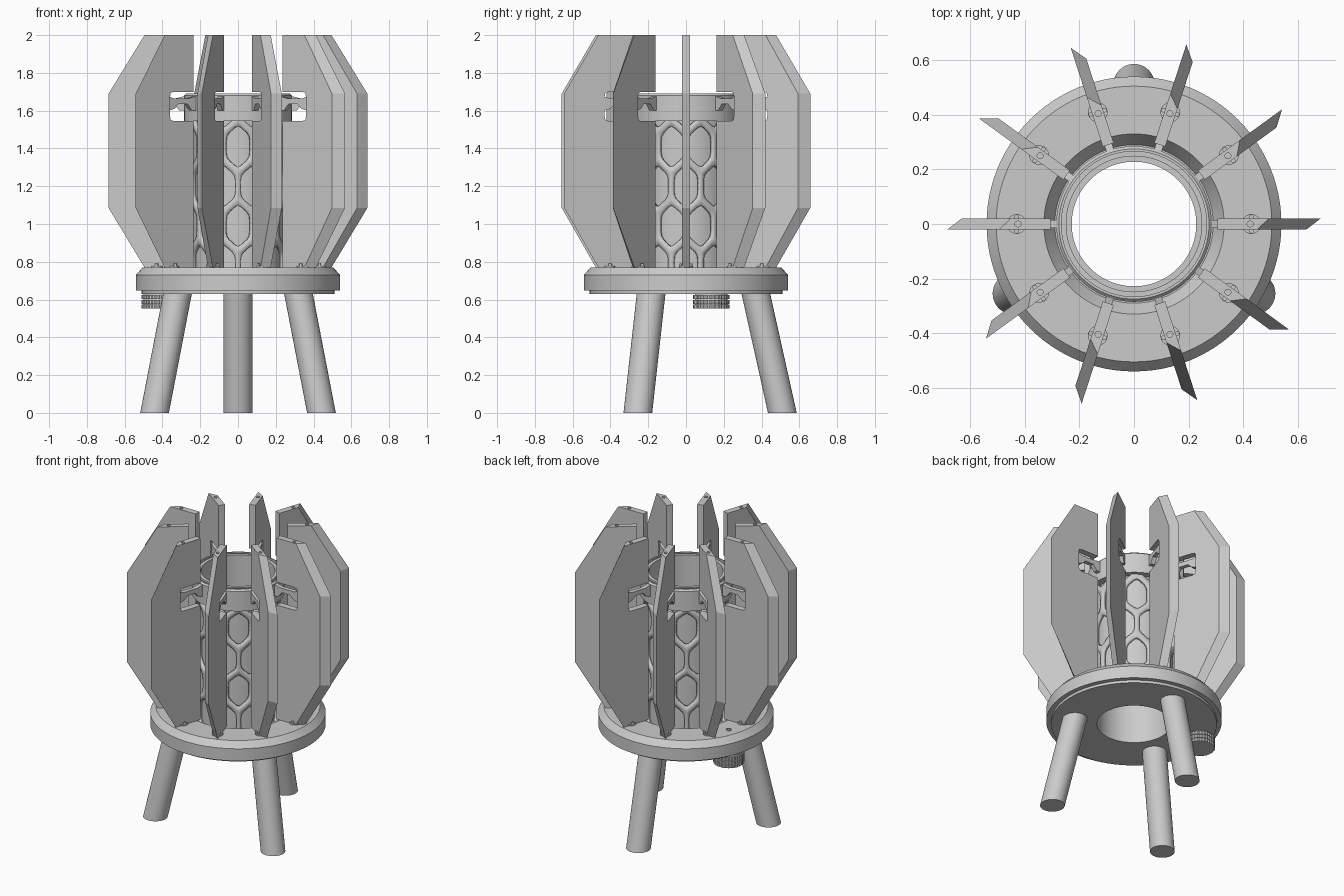
import bpy, bmesh
from math import sin, cos, pi, radians
from mathutils import Vector, Matrix

if "Cube" in bpy.data.objects:
    bpy.data.objects.remove(bpy.data.objects["Cube"])


def finish(name, bm, smooth=True, angle=30):
    bmesh.ops.recalc_face_normals(bm, faces=bm.faces[:])
    me = bpy.data.meshes.new(name)
    bm.to_mesh(me)
    bm.free()
    ob = bpy.data.objects.new(name, me)
    bpy.context.collection.objects.link(ob)
    if smooth:
        bpy.ops.object.select_all(action='DESELECT')
        ob.select_set(True)
        bpy.context.view_layer.objects.active = ob
        bpy.ops.object.shade_smooth_by_angle(angle=radians(angle))
    return ob


def lathe(name, profile, n=96):
    """Revolve a closed (radius, z) profile around the z axis."""
    bm = bmesh.new()
    rings = [[bm.verts.new((r * cos(2 * pi * i / n), r * sin(2 * pi * i / n), z))
              for r, z in profile] for i in range(n)]
    m = len(profile)
    for i in range(n):
        a, b = rings[i], rings[(i + 1) % n]
        for j in range(m):
            k = (j + 1) % m
            bm.faces.new((a[j], b[j], b[k], a[k]))
    return finish(name, bm)


def cylinder(name, p0, p1, r, n=32):
    p0, p1 = Vector(p0), Vector(p1)
    d = p1 - p0
    mat = Matrix.Translation((p0 + p1) / 2) @ d.to_track_quat('Z', 'Y').to_matrix().to_4x4()
    bm = bmesh.new()
    bmesh.ops.create_cone(bm, cap_ends=True, segments=n, radius1=r, radius2=r,
                          depth=d.length, matrix=mat)
    return finish(name, bm)


def plate(name, side_a, side_b, t):
    """Upright plate in the xz plane; the two faces may have different outlines."""
    bm = bmesh.new()
    a = [bm.verts.new((x, t, z)) for x, z in side_a]
    b = [bm.verts.new((x, -t, z)) for x, z in side_b]
    bm.faces.new(a)
    bm.faces.new(b)
    for i in range(len(a)):
        j = (i + 1) % len(a)
        bm.faces.new((a[i], a[j], b[j], b[i]))
    return finish(name, bm, smooth=False)


def repeat_around(ob, count):
    """Linked copies of an object spaced around the z axis."""
    for i in range(1, count):
        c = ob.copy()
        c.name = f"{ob.name}_{i + 1}"
        c.rotation_euler.z = 2 * pi * i / count
        bpy.context.collection.objects.link(c)


# Base ring with chamfered rim and dished centre
lathe("base_ring", [(.23, .63), (.51, .63), (.51, .648), (.54, .648), (.54, .73),
                    (.505, .77), (.33, .77), (.29, .71), (.23, .71)])

# Three splayed legs, cut flat at the floor and tucked into the base
for i, deg in enumerate((90, 210, 330)):
    bm = bmesh.new()
    bmesh.ops.create_cone(bm, cap_ends=True, segments=48, radius1=.076, radius2=.076, depth=.65)
    for v in bm.verts:
        z = v.co.z + .325
        r = .51 - .14 * z / .63
        v.co = Matrix.Rotation(radians(deg), 3, 'Z') @ Vector((v.co.x + r, v.co.y, z))
    finish(f"leg_{i + 1}", bm)

# Central tube with stepped collar
lathe("tube", [(.228, .63), (.24, .63), (.24, 1.545), (.285, 1.545), (.285, 1.68),
               (.275, 1.69), (.266, 1.69), (.266, 1.675), (.25, 1.675), (.25, 1.69),
               (.228, 1.69)])

# Hexagonal lattice wrapped around the tube (built flat, then rolled up)
bm = bmesh.new()
step, pitch = 2 * pi / 10, .21
hexagon = [(0, .14), (.5, .07), (.5, -.07), (0, -.14), (-.5, -.07), (-.5, .07)]
outer = []
for i, (u, z) in enumerate(hexagon):
    u2, z2 = hexagon[(i + 1) % 6]
    outer += [(u + (u2 - u) * k / 4, z + (z2 - z) * k / 4) for k in range(4)]
inner = []
for i in range(6):
    # rounded window corners
    p, c, q = (Vector(hexagon[(i + k) % 6]) * .82 for k in (-1, 0, 1))
    start, end = c.lerp(p, .25), c.lerp(q, .25)
    nxt = q.lerp(c, .25)
    mid = start.lerp(c, .5).lerp(c.lerp(end, .5), .5)
    inner += [tuple(mid), tuple(end), tuple(end.lerp(nxt, .5)), tuple(nxt)]
for row in range(5):
    zc = 1.41 + pitch * (row - 3)
    for col in range(10):
        uc = col + (.5 if row % 2 else 0)
        o = [bm.verts.new((uc + u, 0, zc + z)) for u, z in outer]
        w = [bm.verts.new((uc + u, 0, zc + z)) for u, z in inner]
        for i in range(24):
            j = (i + 1) % 24
            bm.faces.new((o[i], o[j], w[j], w[i]))
for z, up in ((1.58, 1), (.65, -1)):
    bmesh.ops.bisect_plane(bm, geom=bm.verts[:] + bm.edges[:] + bm.faces[:],
                           plane_co=(0, 0, z), plane_no=(0, 0, up), clear_outer=True)
for v in bm.verts:
    a = v.co.x * step
    v.co = (.25 * cos(a), .25 * sin(a), v.co.z)
bmesh.ops.remove_doubles(bm, verts=bm.verts[:], dist=.0005)
lattice = finish("hex_lattice", bm)
mod = lattice.modifiers.new("thickness", 'SOLIDIFY')
mod.thickness = .022
mod.offset = 0

# Fins: bevelled outer edge, rounded notch on the inner edge
notch = [(.305, 2), (.305, 1.70), (.435, 1.70), (.455, 1.695), (.46, 1.675), (.46, 1.57),
         (.455, 1.55), (.435, 1.545), (.305, 1.545), (.305, .77)]
fin = plate("fin", notch + [(.495, .77), (.685, 1.085), (.685, 1.69), (.495, 2)],
            notch + [(.45, .77), (.63, 1.085), (.63, 1.69), (.45, 2)], .021)

# Small bolt hole in the top of each fin
cutter = cylinder("bolt_hole_cutter", (.425, 0, 1.96), (.425, 0, 2.03), .011, 16)
cutter.hide_render = True
mod = fin.modifiers.new("bolt_hole", 'BOOLEAN')
mod.operation = 'DIFFERENCE'
mod.object = cutter
bpy.context.view_layer.update()
fin.data = bpy.data.meshes.new_from_object(
    fin.evaluated_get(bpy.context.evaluated_depsgraph_get()))
fin.modifiers.clear()
bpy.data.objects.remove(cutter)
repeat_around(fin, 10)

# Hooked arms joining collar and fin notch
hook = [(.27, 1.68), (.27, 1.60), (.31, 1.60), (.34, 1.635), (.40, 1.635), (.425, 1.61),
        (.462, 1.60), (.462, 1.675), (.43, 1.665), (.33, 1.665)]
repeat_around(plate("hook_arm", hook, hook, .014), 10)

# Mounting washers under the fins
repeat_around(cylinder("fin_washer", (.43, 0, .765), (.43, 0, .778), .036), 10)

# Small locating studs beside each fin
for s in (-1, 1):
    repeat_around(cylinder(f"fin_stud_{'a' if s > 0 else 'b'}",
                           (.43, .026 * s, .765), (.43, .026 * s, .79), .009, 12), 10)

# Knurled knob under the base and its spindle end on top
bm = bmesh.new()
for z in (.5625, .5875, .6125):
    ring = bmesh.ops.create_cone(bm, cap_ends=True, segments=64, radius1=.096, radius2=.096,
                                 depth=.021, matrix=Matrix.Translation((0, 0, z)))
    for i, v in enumerate(ring["verts"]):
        if (i // 2) % 2:
            v.co.x *= .96
            v.co.y *= .96
bmesh.ops.create_cone(bm, cap_ends=True, segments=32, radius1=.086, radius2=.086,
                      depth=.083, matrix=Matrix.Translation((0, 0, .5935)))
bmesh.ops.translate(bm, verts=bm.verts[:], vec=(-.415, .133, 0))
finish("knob", bm, smooth=False)
spindle = lathe("spindle_end", [(.011, .765), (.018, .765), (.018, .774), (.011, .774)], 24)
spindle.location = (-.415, .133, 0)
